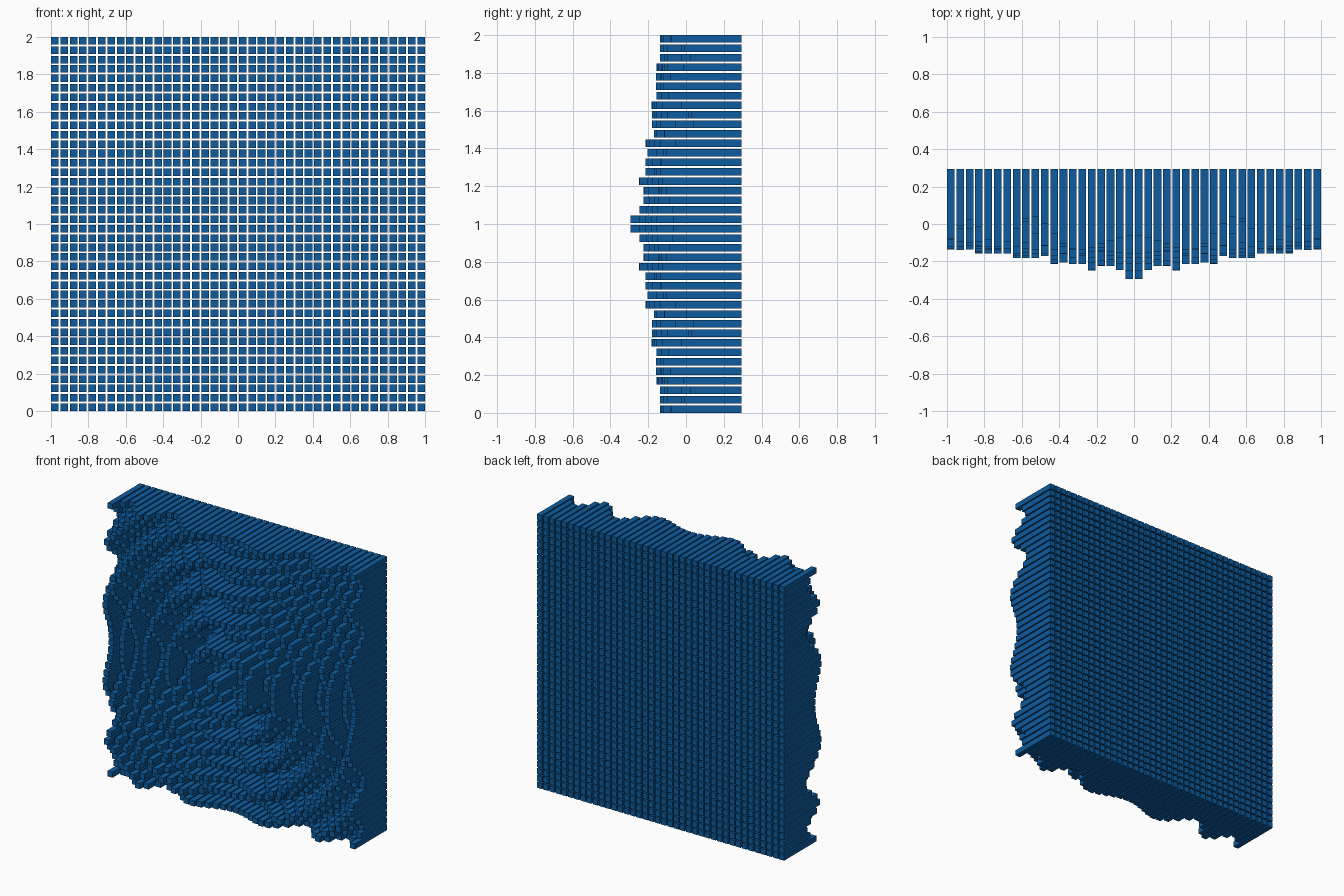
import bpy, bmesh, math
from mathutils import Matrix

if "Cube" in bpy.data.objects:
    bpy.data.objects.remove(bpy.data.objects["Cube"])

N = 40                      # bars per side
PITCH = 2 / (N - 0.2)       # spacing, bars fill 80 % of it
W = PITCH * 0.8
BACK = 0.295                # flat back plane


def bar_length(r):
    # decaying circular ripple around the panel centre
    return 0.34 + 0.259 * math.exp(-r) * math.cos(2 * math.pi * (r - 0.035) / 0.1976)


# ripple wall: square bars sharing a flat back
bm = bmesh.new()
for i in range(N):
    for j in range(N):
        x = (i - (N - 1) / 2) * PITCH
        z = (j - (N - 1) / 2) * PITCH
        length = bar_length(math.hypot(x, z))
        place = Matrix.Translation((x, BACK - length / 2, z + 1))
        bmesh.ops.create_cube(bm, size=1, matrix=place @ Matrix.Diagonal((W, length, W, 1)))

mesh = bpy.data.meshes.new("ripple_wall_bars")
bm.to_mesh(mesh)
bm.free()
wall = bpy.data.objects.new("ripple_wall_bars", mesh)
bpy.context.collection.objects.link(wall)

# blue finish
blue = bpy.data.materials.new("blue")
blue.diffuse_color = (0.004, 0.107, 0.35, 1)
blue.use_nodes = True
blue.node_tree.nodes["Principled BSDF"].inputs["Base Color"].default_value = blue.diffuse_color
mesh.materials.append(blue)
